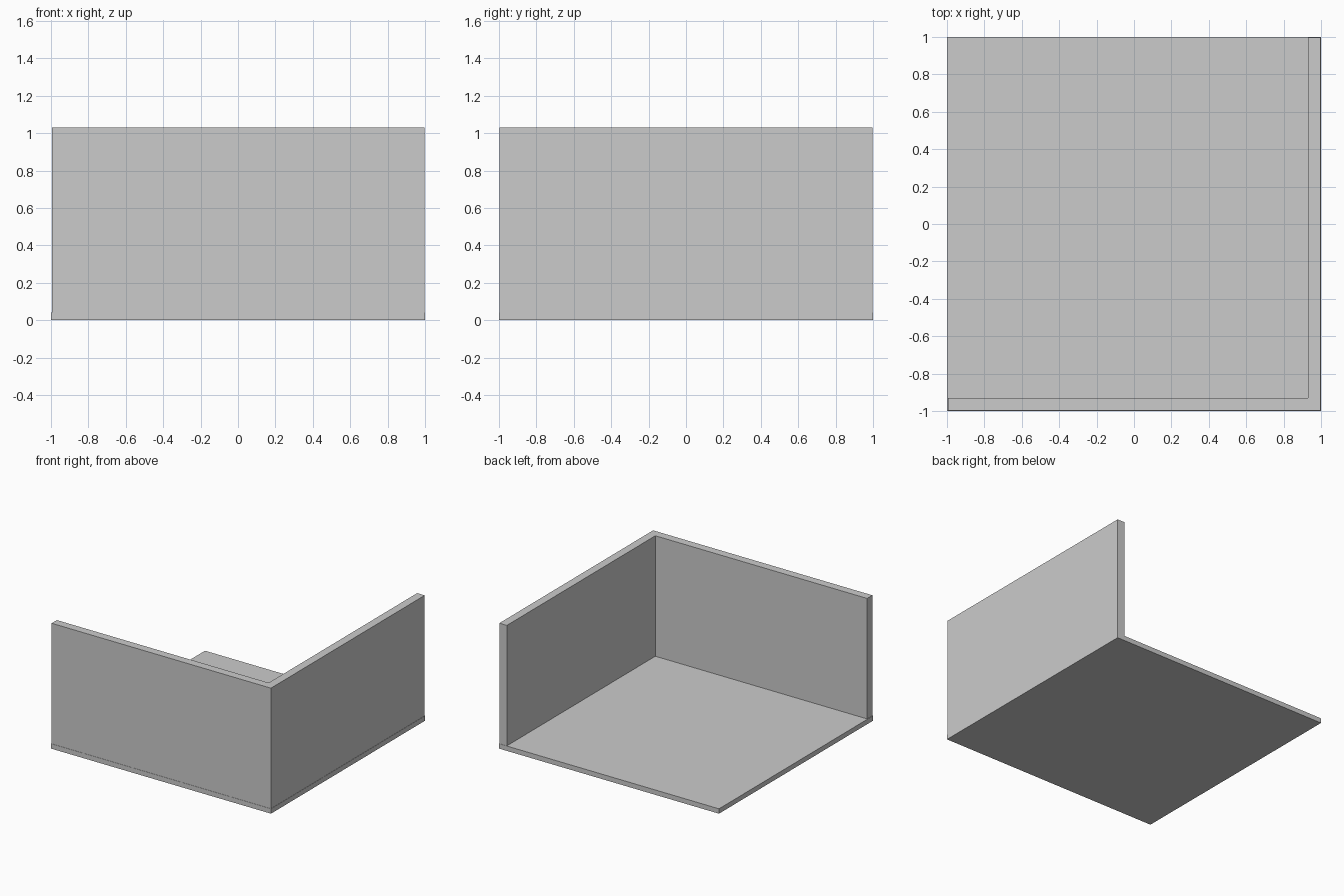
import bpy, bmesh

if "Cube" in bpy.data.objects:
    bpy.data.objects.remove(bpy.data.objects["Cube"])


def extrude_profile(name, points, z0, z1):
    """Extrude a flat outline from z0 up to z1 as a closed solid."""
    bm = bmesh.new()
    face = bm.faces.new([bm.verts.new((x, y, z0)) for x, y in points])
    result = bmesh.ops.extrude_face_region(bm, geom=[face])
    top = [g for g in result["geom"] if isinstance(g, bmesh.types.BMVert)]
    bmesh.ops.translate(bm, verts=top, vec=(0, 0, z1 - z0))
    bmesh.ops.recalc_face_normals(bm, faces=bm.faces)
    mesh = bpy.data.meshes.new(name)
    bm.to_mesh(mesh)
    bm.free()
    obj = bpy.data.objects.new(name, mesh)
    bpy.context.collection.objects.link(obj)
    return obj


FLOOR_TOP, WALL_TOP = 0.04, 1.03
OUT, IN, LEFT = 0.998, 0.93, -0.995

# Square floor slab
extrude_profile("floor", [(-1, -1), (1, -1), (1, 1), (-1, 1)], 0, FLOOR_TOP)

# L-shaped corner walls along the front and right edges
extrude_profile("corner_walls", [
    (LEFT, -OUT), (OUT, -OUT), (OUT, OUT),
    (IN, OUT), (IN, -IN), (LEFT, -IN),
], FLOOR_TOP, WALL_TOP)
